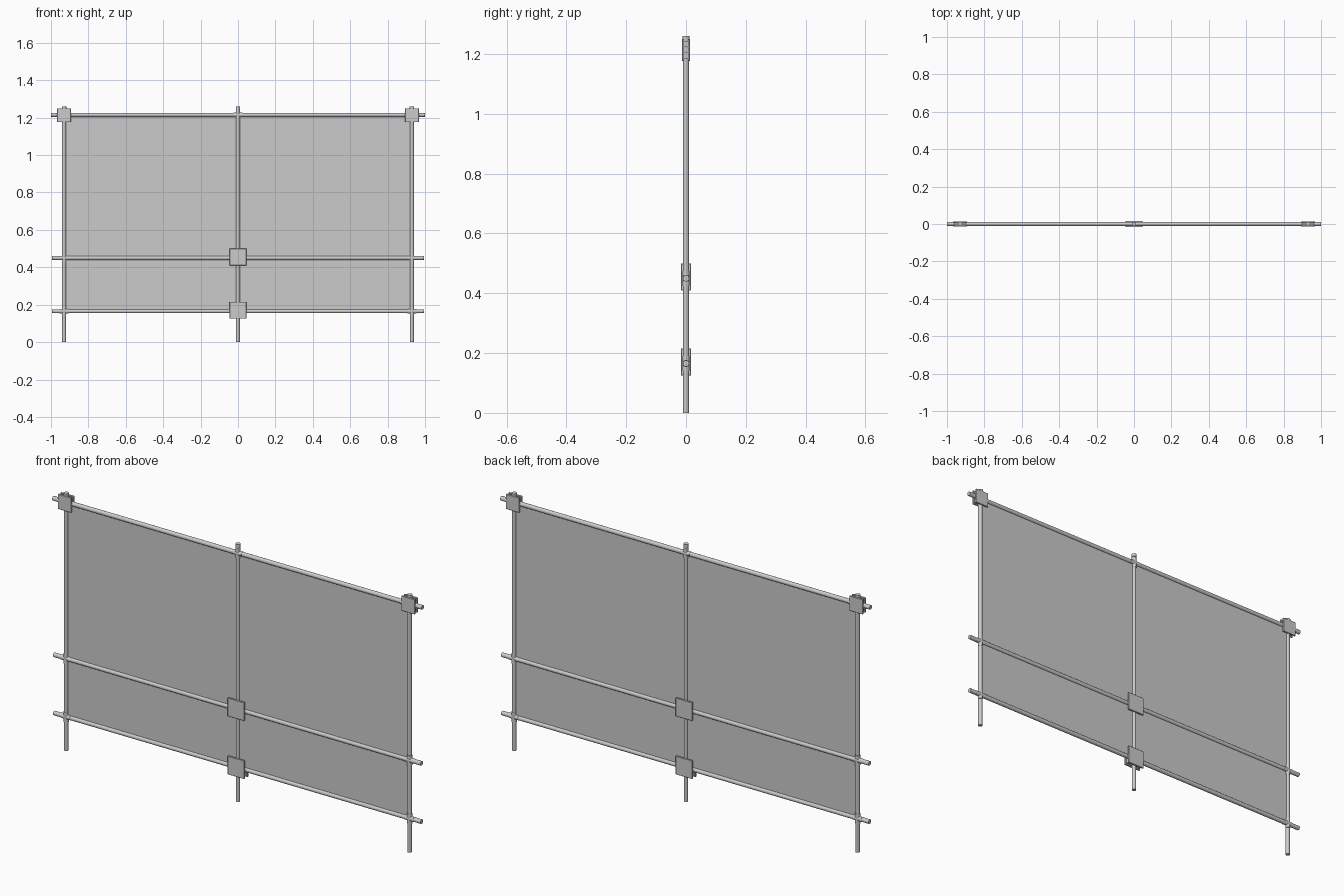
import bpy
from math import pi

if "Cube" in bpy.data.objects:
    bpy.data.objects.remove(bpy.data.objects["Cube"])

POSTS = (-0.93, 0.0, 0.93)
RAILS = (0.165, 0.45, 1.215)


def tube(name, loc, length, r, axis='Z'):
    rot = (0, pi / 2, 0) if axis == 'X' else (0, 0, 0)
    bpy.ops.mesh.primitive_cylinder_add(vertices=24, radius=r, depth=length,
                                        location=loc, rotation=rot)
    ob = bpy.context.object
    ob.name = name
    bpy.ops.object.shade_smooth_by_angle()
    return ob


def box(name, loc, size, bevel=0.0):
    bpy.ops.mesh.primitive_cube_add(size=1, location=loc)
    ob = bpy.context.object
    ob.name = name
    ob.scale = size
    bpy.ops.object.transform_apply(location=False, rotation=False, scale=True)
    if bevel:
        mod = ob.modifiers.new("bevel", 'BEVEL')
        mod.width = bevel
        mod.segments = 1
    return ob


def clamp(name, x, z, w, t):
    # two face plates around a narrower core
    for s, side in ((-1, "front"), (1, "back")):
        box(f"{name}_{side}_plate", (x, s * (t / 2 - 0.004), z), (w, 0.008, w), 0.0015)
    box(f"{name}_core", (x, 0, z), (w - 0.012, t - 0.012, w - 0.012))


# upright posts with a collar and end cap
for i, x in enumerate(POSTS):
    tube(f"post_{i}", (x, 0, 0.6225), 1.245, 0.010)
    tube(f"post_cap_{i}", (x, 0, 1.2525), 0.015, 0.012)

# horizontal rails
for i, z in enumerate(RAILS):
    tube(f"rail_{i}", (0, 0, z), 1.99 if i < 2 else 2.0, 0.0105, 'X')

# thin infill panel
box("panel", (0, 0, 0.69), (1.86, 0.003, 1.05))

# large clamps on the middle post, smaller ones at the top corners
for z in RAILS[:2]:
    clamp("middle_clamp", 0, z + 0.005, 0.09, 0.034)
for x in (-0.93, 0.93):
    clamp("corner_clamp", x, 1.213, 0.073, 0.028)

# slim cross sleeves where the other tubes meet
for x, z in ((-0.93, 0.165), (-0.93, 0.45), (0.93, 0.165), (0.93, 0.45), (0, 1.215)):
    tube("sleeve_upright", (x, 0, z), 0.05, 0.0115)
    tube("sleeve_level", (x, 0, z), 0.05, 0.0115, 'X')
